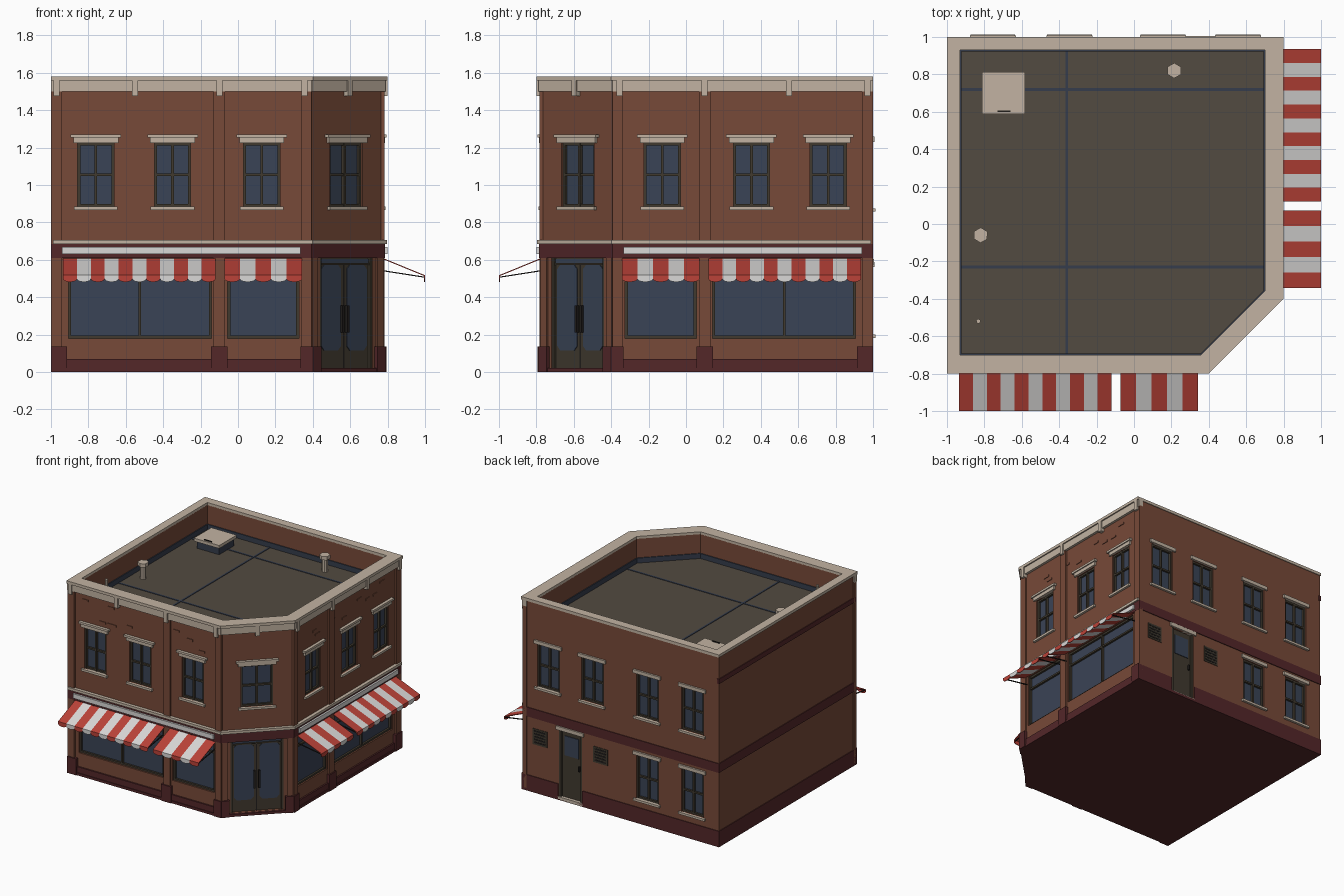
import bpy, bmesh, math, random
from mathutils import Vector

if "Cube" in bpy.data.objects:
    bpy.data.objects.remove(bpy.data.objects["Cube"])

random.seed(4)
R2 = math.sqrt(2)
COLORS = {
    "brick": (0.185, 0.068, 0.040), "maroon": (0.087, 0.020, 0.022),
    "stone": (0.54, 0.45, 0.36), "awning_red": (0.50, 0.055, 0.040),
    "awning_white": (0.70, 0.69, 0.68), "glass": (0.042, 0.057, 0.092),
    "frame_brown": (0.052, 0.042, 0.028), "roof_felt": (0.085, 0.070, 0.052),
    "slate_blue": (0.036, 0.046, 0.072), "dark_metal": (0.015, 0.013, 0.012),
}
mats = {}
for n, c in COLORS.items():
    mats[n] = bpy.data.materials.new(n)
    mats[n].diffuse_color = (*c, 1)

# Wall frames: u along the wall, d outwards, z up
front = lambda u, d, z: Vector((u, -0.8 - d, z))
right = lambda u, d, z: Vector((0.8 + d, -u, z))
corner = lambda u, d, z: Vector((0.6 + (u + d) / R2, -0.6 + (u - d) / R2, z))
back = lambda u, d, z: Vector((u, 1 + d, z))
left = lambda u, d, z: Vector((-1 - d, u, z))
world = lambda u, d, z: Vector((u, d, z))

parts = {}


def loft(name, mat, a, b, inner=None):
    """Closed solid between loops a and b; inner = (a, b) loops of a hole."""
    bm, used = parts.setdefault(name, (bmesh.new(), []))
    if mat not in used:
        used.append(mat)
    mi, n = used.index(mat), len(a)
    A, B = ([bm.verts.new(p) for p in loop] for loop in (a, b))
    faces = []
    if inner:
        C, D = ([bm.verts.new(p) for p in loop] for loop in inner)
        pairs = ((A, B), (B, D), (D, C), (C, A))
    else:
        pairs = ((A, B),)
        faces += [bm.faces.new(A), bm.faces.new(B)]
    for P, Q in pairs:
        for i in range(n):
            j = (i + 1) % n
            faces.append(bm.faces.new((P[i], P[j], Q[j], Q[i])))
    for f in faces:
        f.material_index = mi


def plate(name, mat, fr, pts, d0, d1):
    loft(name, mat, [fr(u, d0, z) for u, z in pts], [fr(u, d1, z) for u, z in pts])


def box(name, mat, fr, u0, u1, d0, d1, z0, z1):
    plate(name, mat, fr, [(u0, z0), (u1, z0), (u1, z1), (u0, z1)], d0, d1)


def plan(a, b, z):
    """Footprint inset by a on back/left and by b on the street sides."""
    k = 0.4 - b * (R2 - 1)
    return [Vector((x, y, z)) for x, y in ((-1 + a, -0.8 + b), (k, -0.8 + b),
            (0.8 - b, -k), (0.8 - b, 1 - a), (-1 + a, 1 - a))]


def slab(name, mat, a, b, z0, z1, hole=None):
    loft(name, mat, plan(a, b, z0), plan(a, b, z1),
         hole and (plan(*hole, z0), plan(*hole, z1)))


def cyl(name, mat, x, y, r, z0, z1, n=6):
    ring = [(x + r * math.cos(math.tau * i / n + .5), y + r * math.sin(math.tau * i / n + .5)) for i in range(n)]
    loft(name, mat, [Vector((*p, z0)) for p in ring], [Vector((*p, z1)) for p in ring])


def opening(name, fr, u0, u1, z0, z1, w, bars=(), rails=(), t=0.014):
    """Recessed glazed opening in a wall whose face is at d = w."""
    box("opening_cutter", "brick", fr, u0, u1, w - 0.035, w + 0.03, z0, z1)
    box(name + "_glass", "glass", fr, u0, u1, w - 0.037, w - 0.028, z0, z1)
    f = name + "_frames"
    for a, b in ((u0, u0 + t), (u1 - t, u1)) + tuple((c - t / 2, c + t / 2) for c in bars):
        box(f, "frame_brown", fr, a, b, w - 0.032, w - 0.01, z0, z1)
    for a, b in ((z0, z0 + t), (z1 - t, z1)) + tuple((c - t / 2, c + t / 2) for c in rails):
        box(f, "frame_brown", fr, u0 + t, u1 - t, w - 0.032, w - 0.012, a, b)


def sash(fr, u, h, z0, z1, w, double=True):
    """Sash window with stone sill and lintel."""
    opening("sash_window", fr, u - h, u + h, z0, z1, w, (u,), ((z0 + z1) / 2,))
    box("window_sills", "stone", fr, u - h - .02, u + h + .02, w - .02, w + .018, z0 - .018, z0)
    box("window_lintels", "stone", fr, u - h - .023, u + h + .023, w - .02, w + .015, z1, z1 + .028)
    if double:
        box("window_lintels", "stone", fr, u - h - .038, u + h + .038, w - .02, w + .024, z1 + .028, z1 + .045)


W, BW = -0.03, -0.006      # street wall face, back wall face

# Main masses
slab("brick_body", "brick", 0.006, 0.03, 0.015, 1.36)
slab("parapet", "brick", 0.006, 0.03, 1.36, 1.56, (0.07, 0.10))
slab("coping", "stone", 0, 0, 1.557, 1.58, (0.07, 0.10))
slab("base_slab", "maroon", 0, 0.012, 0, 0.02)
slab("belt_band", "maroon", 0, 0.015, 0.61, 0.685)
slab("belt_moulding", "stone", 0.01, 0.003, 0.685, 0.706)
slab("roof_deck", "roof_felt", 0.05, 0.05, 1.35, 1.364)
slab("roof_flashing", "slate_blue", 0.05, 0.05, 1.355, 1.405, (0.077, 0.107))

# Back and left base courses and left wall band
for u0, u1 in ((-1, 0.245), (0.465, 0.79)):
    box("back_base", "maroon", back, u0, u1, -.02, 0, 0, .13)
box("left_base", "maroon", left, -0.785, 1, -.02, 0, 0, .13)
box("left_band", "maroon", left, -0.78, 1, -.02, 0, 1.34, 1.38)

# Two mirrored street fronts
for fr in (front, right):
    for u0, u1 in ((-1, -0.94), (-0.13, -0.07), (0.34, 0.393)):
        box("pilasters", "brick", fr, u0, u1, -.05, -.016, .02, 1.51)
    for u0, u1 in ((-1, -0.915), (-0.145, -0.055), (0.335, 0.402)):
        box("pilaster_plinths", "maroon", fr, u0, u1, -.05, -.006, 0, .135)
    box("street_base", "maroon", fr, -1, .39, -.05, -.018, .01, .068)
    for u in (-0.76, -0.35, 0.127):
        sash(fr, u, 0.097, 0.885, 1.225, W)
    # Shop windows
    opening("shop_window", fr, -0.906, -0.142, 0.18, 0.605, W, (-0.525,), (0.5,))
    opening("shop_window", fr, -0.055, 0.325, 0.18, 0.605, W, (), (0.5,))
    # Cornice frieze and brackets
    box("cornice_frieze", "stone", fr, -1, .394, -.05, -.01, 1.5, 1.56)
    for u in (-0.97, -0.55, -0.10, 0.355):
        box("cornice_brackets", "stone", fr, u - .016, u + .016, -.04, 0.0, 1.475, 1.56)
    # Awning housing
    box("awning_housing", "awning_white", fr, -.94, .335, -.03, .0, .63, .667)
    # Striped awnings with scalloped valances and support arms
    for u0, u1, n in ((-0.935, -0.12, 11), (-0.072, 0.342, 5)):
        s = (u1 - u0) / n
        for i in range(n):
            a, b = u0 + i * s, u0 + (i + 1) * s
            col = ("awning_red", "awning_white")[i % 2]
            prof = [(-.02, .607), (.2, .517), (.2, .511), (-.02, .601)]
            loft("awning_canopy", col, [fr(a, d, z) for d, z in prof], [fr(b, d, z) for d, z in prof])
            arc = [((a + b) / 2 + s / 2 * math.cos(t * math.pi / 6),
                    .497 - .016 * math.sin(t * math.pi / 6)) for t in range(7)]
            plate("awning_valance", col, fr, [(a, .516), (b, .516)] + arc, .195, .2)
        for u in (u0 + .01, u1 - .01):
            prof = [(-.03, .545), (.195, .510), (.195, .504), (-.03, .539)]
            loft("awning_arms", "dark_metal", [fr(u - .004, d, z) for d, z in prof],
                 [fr(u + .004, d, z) for d, z in prof])
    # Scattered proud bricks
    for i in range(9):
        u, z = random.uniform(-.9, .28), random.choice((1.30, 1.33, 1.37, 1.41, 1.44))
        box("proud_bricks", "brick", fr, u, u + .055, W - .01, W + .005, z, z + .016)

# Corner bay: window, cornice, entrance
sash(corner, 0, 0.122, 0.885, 1.225, W)
box("cornice_frieze", "stone", corner, -.278, .278, -.05, -.01, 1.5, 1.56)
box("cornice_brackets", "stone", corner, -.016, .016, -.04, 0, 1.475, 1.56)
box("opening_cutter", "brick", corner, -.2, .2, W - .035, W + .03, .022, .608)
box("entrance_doors", "frame_brown", corner, -.2, .2, W - .037, W - .022, .02, .608)
box("entrance_transom", "glass", corner, -.185, .185, W - .025, W - .018, .582, .604)
for s in (-1, 1):
    box("entrance_frame", "frame_brown", corner, s * .185, s * .2, W - .03, W - .004, .02, .608)
    box("corner_pilasters", "brick", corner, s * .225, s * .268, -.05, -.018, .02, .62)
    box("pilaster_plinths", "maroon", corner, s * .212, s * .278, -.05, -.006, 0, .135)
    plate("entrance_glass", "glass", corner, [(s * u, z) for u, z in
          ((.045, .115), (.15, .115), (.172, .14), (.172, .55), (.15, .572), (.045, .572), (.022, .55), (.022, .14))],
          W - .024, W - .017)
    box("entrance_handles", "dark_metal", corner, s * .012, s * .026, W - .02, W - .002, .21, .355)
box("entrance_frame", "frame_brown", corner, -.185, .185, W - .03, W - .01, .572, .582)
box("entrance_frame", "dark_metal", corner, -.004, .004, W - .024, W - .019, .022, .572)

# Back wall: windows, service door, vents
for u in (0.555, 0.155, -0.345, -0.755):
    sash(back, u, 0.1, 0.875, 1.23, BW, False)
for u in (-0.345, -0.755):
    sash(back, u, 0.1, 0.20, 0.56, BW, False)
box("opening_cutter", "brick", back, .25, .46, BW - .035, BW + .03, .022, .575)
box("back_door", "frame_brown", back, .25, .46, BW - .037, BW - .02, .02, .575)
for u0, u1 in ((.25, .268), (.442, .46)):
    box("back_door", "frame_brown", back, u0, u1, BW - .03, BW - .004, .02, .575)
box("back_door_glass", "glass", back, .29, .42, BW - .022, BW - .015, .37, .53)
box("back_door_handle", "dark_metal", back, .278, .29, BW - .02, BW - .005, .27, .31)
box("back_door_step", "stone", back, .24, .47, -.04, .0, .0, .026)
box("window_lintels", "stone", back, .23, .48, BW - .02, BW + .012, .575, .605)
for u in (0.63, 0.08):
    box("wall_vents", "frame_brown", back, u - .065, u + .065, -.02, -.002, .395, .525)
    for i in range(5):
        z = .408 + i * .023
        box("wall_vents", "dark_metal", back, u - .053, u + .053, -.01, .0, z, z + .012)

# Roof: seams, hatch, vents, pipe
box("roof_seams", "slate_blue", world, -.367, -.353, -.7, .93, 1.36, 1.368)
for y in (.72, -.23):
    box("roof_seams", "slate_blue", world, -.93, .7, y - .008, y + .008, 1.36, 1.3675)
box("roof_hatch_curb", "slate_blue", world, -.795, -.595, .605, .795, 1.36, 1.425)
box("roof_hatch_lid", "stone", world, -.812, -.582, .587, .813, 1.425, 1.45)
box("roof_hatch_handle", "dark_metal", world, -.73, -.66, .600, .606, 1.45, 1.458)
for x, y in ((.215, .82), (-.82, -.06)):
    cyl("roof_vents", "stone", x, y, .023, 1.36, 1.475, 8)
    cyl("roof_vent_caps", "stone", x, y, .041, 1.47, 1.5)
cyl("roof_pipe", "stone", -.832, -.52, .012, 1.36, 1.53, 8)

# Turn the collected parts into objects
objs = {}
for name, (bm, used) in parts.items():
    bmesh.ops.recalc_face_normals(bm, faces=bm.faces[:])
    me = bpy.data.meshes.new(name)
    bm.to_mesh(me)
    bm.free()
    for m in used:
        me.materials.append(mats[m])
    objs[name] = bpy.data.objects.new(name, me)
    bpy.context.collection.objects.link(objs[name])

# Cut the recesses into the walls
cutter = objs["opening_cutter"]
cutter.hide_render = True
cutter.display_type = "WIRE"
mod = objs["brick_body"].modifiers.new("openings", "BOOLEAN")
mod.operation, mod.solver, mod.object = "DIFFERENCE", "EXACT", cutter

for m in bpy.data.materials:
    if m.users and not m.is_grease_pencil:
        m.use_nodes = True
        m.node_tree.nodes["Principled BSDF"].inputs["Base Color"].default_value = m.diffuse_color
